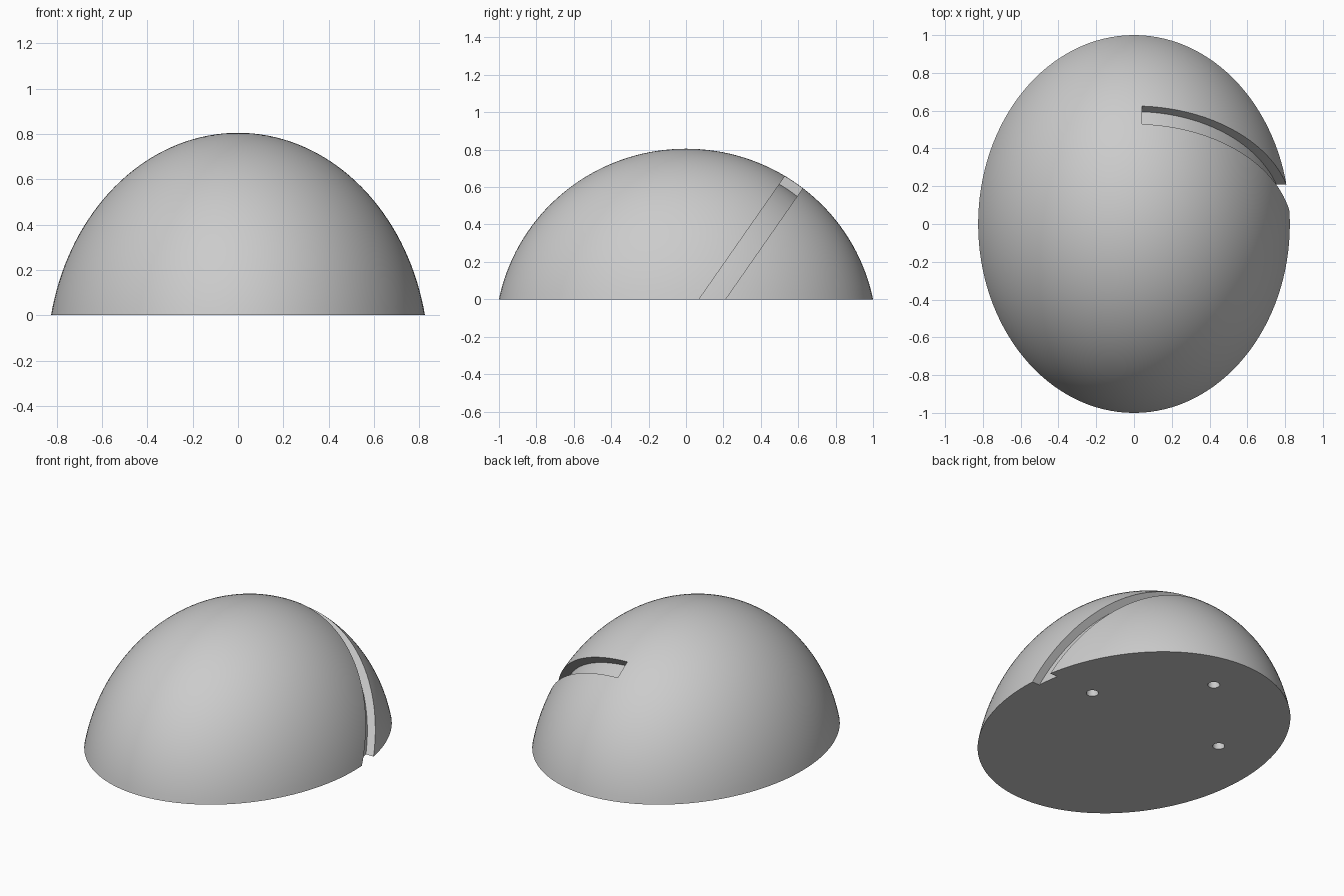
import bpy, bmesh, math
from mathutils import Matrix

if "Cube" in bpy.data.objects:
    bpy.data.objects.remove(bpy.data.objects["Cube"], do_unlink=True)

RADII = (0.842, 1.0205, 1.005)   # full ellipsoid behind the dome
SINK = 0.2                       # ellipsoid centre below the base
GROOVE_DEPTH = 0.052
GROOVE_WIDTH = 0.115
GROOVE_LEAN = math.radians(34.9)

grey = bpy.data.materials.new("plain grey")
grey.use_nodes = True
grey.diffuse_color = (0.6, 0.6, 0.6, 1)
grey.node_tree.nodes["Principled BSDF"].inputs["Base Color"].default_value = (0.6, 0.6, 0.6, 1)


def make_object(name, bm):
    bmesh.ops.recalc_face_normals(bm, faces=bm.faces)
    mesh = bpy.data.meshes.new(name)
    bm.to_mesh(mesh)
    bm.free()
    mesh.materials.append(grey)
    obj = bpy.data.objects.new(name, mesh)
    bpy.context.collection.objects.link(obj)
    return obj


def ellipsoid(inset):
    bm = bmesh.new()
    bmesh.ops.create_uvsphere(bm, u_segments=128, v_segments=80, radius=1)
    scale = Matrix.Diagonal([r - inset for r in RADII] + [1])
    bm.transform(Matrix.Translation((0, 0, -SINK)) @ scale)
    return bm


def subtract(target, cutter):
    """Cut one solid out of another and remove the cutter."""
    mod = target.modifiers.new("cut", 'BOOLEAN')
    mod.operation = 'DIFFERENCE'
    mod.solver = 'EXACT'
    mod.object = cutter
    cutter.hide_render = True
    bpy.context.view_layer.objects.active = target
    bpy.ops.object.modifier_apply(modifier=mod.name)
    bpy.data.objects.remove(cutter, do_unlink=True)


# Dome: ellipsoid sliced flat at the base
bm = ellipsoid(0)
bmesh.ops.bisect_plane(bm, geom=bm.verts[:] + bm.edges[:] + bm.faces[:], dist=1e-5,
                       plane_co=(0, 0, 0), plane_no=(0, 0, 1), clear_inner=True)
bmesh.ops.holes_fill(bm, edges=[e for e in bm.edges if e.is_boundary], sides=0)
dome = make_object("dome_body", bm)

# Groove: leaning slab hollowed by a smaller ellipsoid, so its floor follows the dome
bm = bmesh.new()
bmesh.ops.create_cube(bm, size=1)
bm.transform(Matrix.Translation((0.542, 0.14, 0))
             @ Matrix.Rotation(-GROOVE_LEAN, 4, 'X')
             @ Matrix.Diagonal((1, GROOVE_WIDTH, 3, 1)))
groove = make_object("groove_cutter", bm)
subtract(groove, make_object("groove_core", ellipsoid(GROOVE_DEPTH)))
subtract(dome, groove)

# Three round sockets in the base
for x, y in ((-0.475, 0.193), (0.475, 0.193), (0, 0.715)):
    bm = bmesh.new()
    bmesh.ops.create_cone(bm, cap_ends=True, segments=32, radius1=0.035, radius2=0.035,
                          depth=0.2, matrix=Matrix.Translation((x, y, 0)))
    subtract(dome, make_object("socket_cutter", bm))

# Smooth dome with crisp groove edges
bpy.ops.object.select_all(action='DESELECT')
dome.select_set(True)
bpy.context.view_layer.objects.active = dome
bpy.ops.object.shade_smooth_by_angle(angle=math.radians(30))
